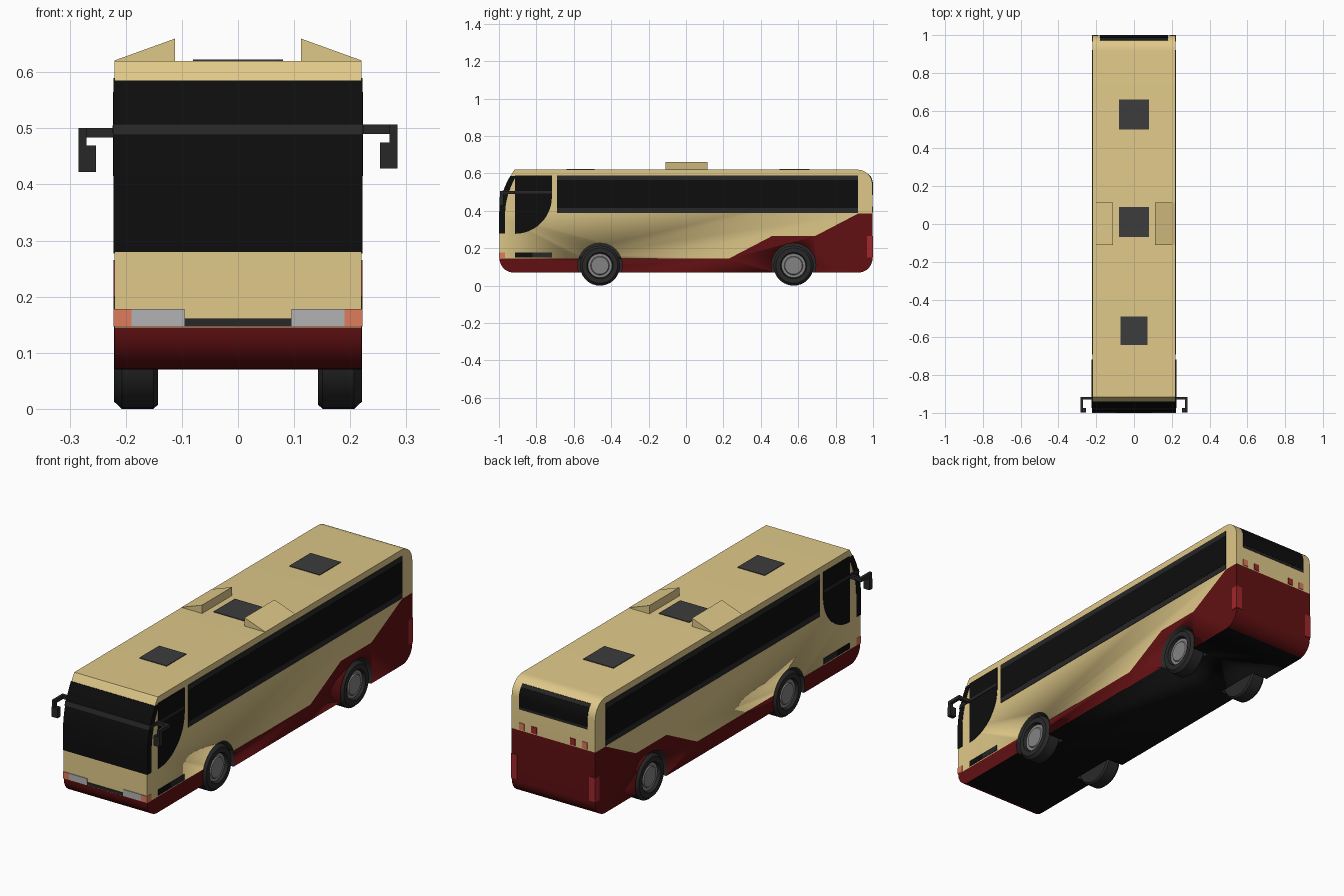
import bpy, bmesh, math

if "Cube" in bpy.data.objects:
    bpy.data.objects.remove(bpy.data.objects["Cube"])

def material(name, r, g, b):
    m = bpy.data.materials.new(name)
    m.diffuse_color = (r, g, b, 1)
    m.use_nodes = True
    m.node_tree.nodes["Principled BSDF"].inputs["Base Color"].default_value = m.diffuse_color
    return m

CREAM = material("cream_paint", 0.74, 0.58, 0.25)
RED = material("red_paint", 0.12, 0.005, 0.006)
GLASS = material("black_glass", 0.004, 0.004, 0.004)
TRIM = material("dark_trim", 0.02, 0.02, 0.02)
HATCH = material("hatch_grey", 0.045, 0.045, 0.047)
TYRE = material("tyre_rubber", 0.022, 0.022, 0.022)
HUB = material("hub_grey", 0.23, 0.23, 0.23)
LAMP = material("headlight_grey", 0.45, 0.45, 0.46)
ORANGE = material("indicator_orange", 0.73, 0.2, 0.11)
TAIL = material("tail_red", 0.35, 0.02, 0.025)

W = 0.22            # half width of the body
SIDES = [(-W - 0.002, -W + 0.002), (W - 0.002, W + 0.002)]

def finish(name, bm, mat, angle=30):
    bmesh.ops.recalc_face_normals(bm, faces=bm.faces[:])
    me = bpy.data.meshes.new(name)
    bm.to_mesh(me)
    bm.free()
    me.materials.append(mat)
    ob = bpy.data.objects.new(name, me)
    bpy.context.collection.objects.link(ob)
    bpy.ops.object.select_all(action='DESELECT')
    ob.select_set(True)
    bpy.context.view_layer.objects.active = ob
    bpy.ops.object.shade_smooth_by_angle(angle=math.radians(angle))
    return ob

def prism(name, pts, ranges, mat):
    """Extrude a (y, z) outline along x over each given x range."""
    bm = bmesh.new()
    for x0, x1 in ranges:
        a = [bm.verts.new((x0, y, z)) for y, z in pts]
        b = [bm.verts.new((x1, y, z)) for y, z in pts]
        bm.faces.new(a)
        bm.faces.new(b[::-1])
        for i in range(len(pts)):
            j = (i + 1) % len(pts)
            bm.faces.new((a[i], b[i], b[j], a[j]))
    return finish(name, bm, mat)

def rect(y0, y1, z0, z1):
    return [(y0, z0), (y1, z0), (y1, z1), (y0, z1)]

def arc(cy, cz, r, a0, a1, n=8):
    return [(cy + r * math.cos(math.radians(a0 + (a1 - a0) * i / n)),
             cz + r * math.sin(math.radians(a0 + (a1 - a0) * i / n))) for i in range(n + 1)]

def both(x0, x1):
    return [(-x1, -x0), (x0, x1)]

# End curves of the body
def front_y(z):
    return -0.997 + 0.08 * (max(0, z - 0.38) / 0.24) ** 2

def rear_y(z):
    t = max(0, z - 0.54)
    return 0.917 + math.sqrt(max(0, 0.08 ** 2 - t * t))

def strip(name, curve, side, z0, z1, ranges, mat, out=0.003, depth=0.03, n=10):
    """Panel that follows the front (side=-1) or rear (side=1) curve."""
    zs = [z0 + (z1 - z0) * i / n for i in range(n + 1)]
    outer = [(curve(z) + side * out, z) for z in zs]
    inner = [(curve(z) - side * depth, z) for z in reversed(zs)]
    return prism(name, outer + inner, ranges, mat)

# Body: red lower shell and cream upper shell share the stepped paint line
paint_line = [(-0.997, 0.145), (0.23, 0.145), (0.46, 0.265), (0.69, 0.265), (0.92, 0.385), (0.997, 0.385)]
lower = prism("lower_body", paint_line + arc(0.922, 0.145, 0.075, 0, -90)
              + arc(-0.922, 0.145, 0.075, 270, 180)[:-1], [(-W, W)], RED)
front = [(front_y(z), z) for z in [0.62 - 0.03 * i for i in range(9)]]
upper = prism("upper_body", paint_line + arc(0.917, 0.54, 0.08, 0, 90) + front, [(-W, W)], CREAM)

# Black underside
lower.data.materials.append(GLASS)
for f in lower.data.polygons:
    if f.normal.z < -0.99:
        f.material_index = 1

# Wheel wells
AXLES = {"front": -0.46, "rear": 0.575}
for label, y in AXLES.items():
    cutter = prism("well_cutter", arc(y, 0.108, 0.119, 0, 360, 40)[:-1], both(0.135, 0.26), TYRE)
    cutter.hide_render = True
    for shell in (lower, upper):
        mod = shell.modifiers.new("well", 'BOOLEAN')
        mod.operation = 'DIFFERENCE'
        mod.solver = 'EXACT'
        mod.material_mode = 'TRANSFER'
        mod.object = cutter
        bpy.context.view_layer.objects.active = shell
        bpy.ops.object.modifier_apply(modifier=mod.name)
    bpy.data.objects.remove(cutter)

# Wheels
def lathe(name, profile, s, y, z, mat):
    bm = bmesh.new()
    vs = [bm.verts.new((s * x, y, z + r)) for x, r in profile]
    es = [bm.edges.new(p) for p in zip(vs, vs[1:])]
    bmesh.ops.spin(bm, geom=vs + es, cent=(0, y, z), axis=(1, 0, 0), angle=2 * math.pi, steps=36)
    bmesh.ops.remove_doubles(bm, verts=bm.verts[:], dist=1e-5)
    return finish(name, bm, mat)

for label, y in AXLES.items():
    for s, side in ((-1, "left"), (1, "right")):
        lathe(f"{label}_{side}_tyre", [(0.143, 0), (0.143, 0.1), (0.151, 0.107), (0.207, 0.107),
              (0.221, 0.094), (0.221, 0.07), (0.2, 0.064), (0.2, 0)], s, y, 0.107, TYRE)
        lathe(f"{label}_{side}_hub", [(0.2, 0.066), (0.208, 0.064), (0.208, 0.05),
              (0.213, 0.046), (0.213, 0)], s, y, 0.107, HUB)

# Side windows
prism("side_window_trim", rect(-0.69, 0.92, 0.388, 0.59), SIDES, TRIM)
prism("side_window_glass", rect(-0.69, 0.92, 0.415, 0.565), both(W, W + 0.003), GLASS)
prism("driver_window", [(-0.915, 0.59)] + arc(-0.915, 0.475, 0.198, -90, 0, 12) + [(-0.717, 0.59)], SIDES, GLASS)
prism("driver_window_bar", rect(-0.975, -0.717, 0.492, 0.505), both(W, W + 0.004), TRIM)
prism("side_vent_front", rect(-0.915, -0.82, 0.15, 0.178), SIDES, GLASS)
prism("side_vent_rear", rect(-0.82, -0.72, 0.15, 0.178), SIDES, TRIM)

# Windscreen and front lights
FULL = [(-W - 0.002, W + 0.002)]
strip("windscreen", front_y, -1, 0.28, 0.585, FULL, GLASS, out=0.002)
strip("windscreen_bar", front_y, -1, 0.488, 0.508, [(-W - 0.003, W + 0.003)], TRIM, out=0.006, n=3)
strip("headlights", front_y, -1, 0.147, 0.178, both(0.095, 0.19), LAMP, n=1)
strip("front_indicators", front_y, -1, 0.147, 0.178, both(0.19, W + 0.002), ORANGE, n=1)
strip("front_grille", front_y, -1, 0.147, 0.161, [(-0.095, 0.095)], TRIM, n=1)

# Rear window and lights
strip("rear_window_trim", rear_y, 1, 0.485, 0.598, [(-0.18, 0.18)], TRIM, out=0.002, depth=0.01)
strip("rear_window_glass", rear_y, 1, 0.497, 0.585, [(-0.18, 0.18)], GLASS, depth=0.01)
strip("tail_lights", rear_y, 1, 0.15, 0.265, both(0.19, W + 0.002), TAIL, n=1)
strip("rear_indicators", rear_y, 1, 0.39, 0.422, both(0.153, 0.18), ORANGE, n=1)
strip("rear_reflectors", rear_y, 1, 0.39, 0.422, both(0.088, 0.115), TAIL, n=1)

# Wing mirrors on bent arms
for s, side, dz in ((-1, "left", -0.006), (1, "right", 0)):
    def span(a, b):
        return [tuple(sorted((s * a, s * b)))]
    prism(f"{side}_mirror_arm", rect(-0.93, -0.915, 0.49 + dz, 0.507 + dz), span(0.2, 0.284), TRIM)
    prism(f"{side}_mirror_reach", rect(-0.995, -0.915, 0.49 + dz, 0.507 + dz), span(0.27, 0.284), TRIM)
    prism(f"{side}_mirror_drop", rect(-0.995, -0.975, 0.47 + dz, 0.507 + dz), span(0.27, 0.284), TRIM)
    prism(f"{side}_mirror", rect(-0.997, -0.975, 0.428 + dz, 0.475 + dz), span(0.253, 0.284), TRIM)

# Roof hatches
for i, (y0, y1, hw) in enumerate([(-0.64, -0.49, 0.072), (-0.07, 0.09, 0.08), (0.5, 0.66, 0.08)]):
    prism(f"roof_hatch_{i + 1}", rect(y0, y1, 0.615, 0.623), [(-hw, hw)], HATCH)

# Roof wedges
for s, side in ((-1, "left"), (1, "right")):
    wedge = prism(f"{side}_roof_wedge", rect(-0.11, 0.115, 0.618, 0.66),
                  [tuple(sorted((s * 0.112, s * 0.22)))], CREAM)
    for v in wedge.data.vertices:
        if abs(v.co.x) > 0.2 and v.co.z > 0.65:
            v.co.z = 0.621
